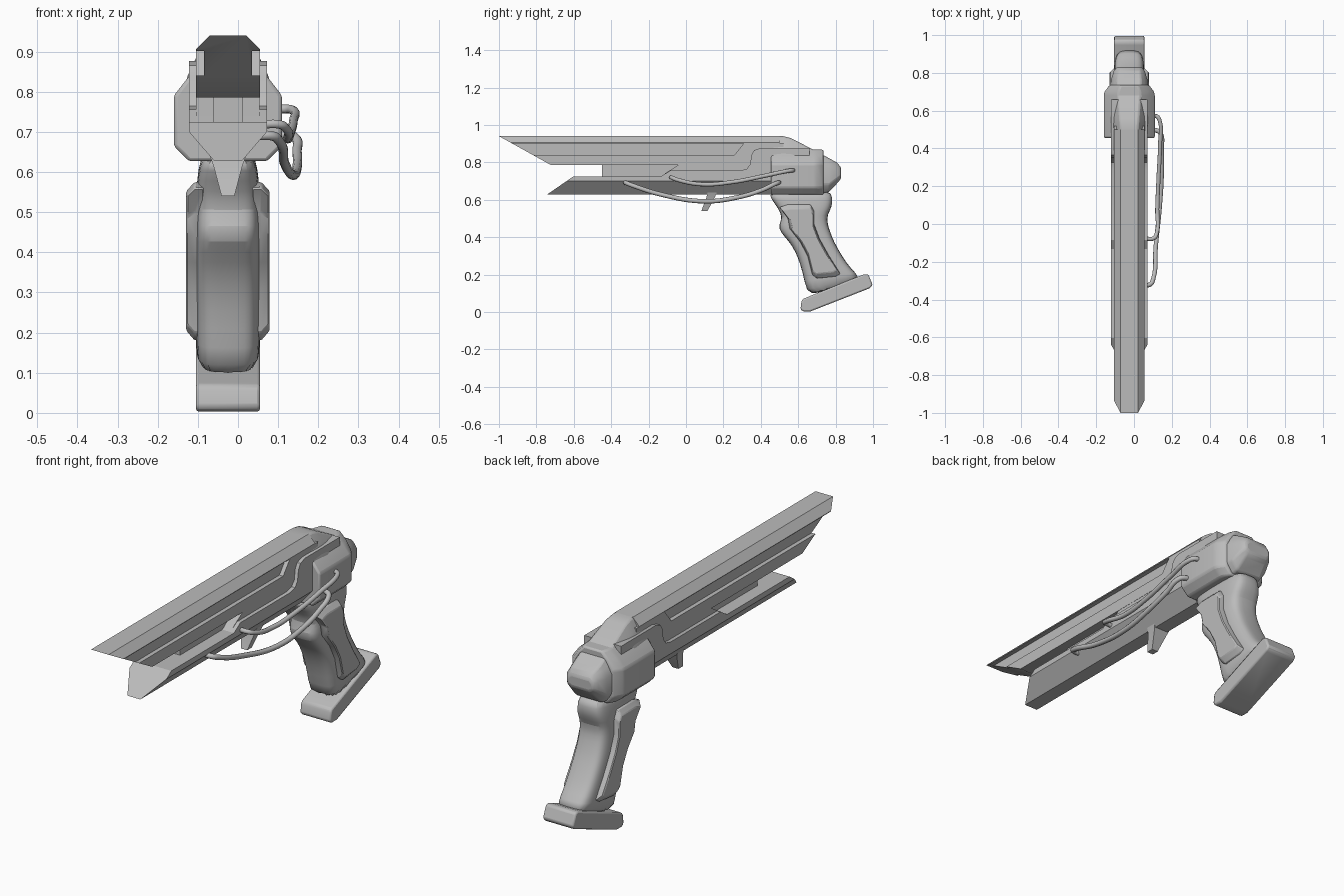
import bpy, bmesh, math
from mathutils import Vector

if "Cube" in bpy.data.objects:
    bpy.data.objects.remove(bpy.data.objects["Cube"])

CX = -0.025  # centre plane of the body (cables stick out to +x)
grey = bpy.data.materials.new("grey metal")
grey.diffuse_color = (0.5, 0.5, 0.5, 1)
grey.use_nodes = True
grey.node_tree.nodes["Principled BSDF"].inputs["Base Color"].default_value = grey.diffuse_color


def finish(name, bm, bevel=0.0, subsurf=0, segments=1):
    bmesh.ops.recalc_face_normals(bm, faces=bm.faces)
    mesh = bpy.data.meshes.new(name)
    bm.to_mesh(mesh)
    bm.free()
    ob = bpy.data.objects.new(name, mesh)
    bpy.context.collection.objects.link(ob)
    mesh.materials.append(grey)
    bpy.ops.object.select_all(action='DESELECT')
    ob.select_set(True)
    bpy.context.view_layer.objects.active = ob
    bpy.ops.object.shade_smooth_by_angle(angle=math.radians(32))
    if bevel:
        m = ob.modifiers.new("bevel", 'BEVEL')
        m.width, m.segments, m.limit_method = bevel, segments, 'ANGLE'
    if subsurf:
        m = ob.modifiers.new("smooth", 'SUBSURF')
        m.levels = m.render_levels = subsurf
    return ob


def loft(name, rings, **kw):
    """Skin closed rings of points and cap both ends."""
    bm = bmesh.new()
    loops = [[bm.verts.new(p) for p in ring] for ring in rings]
    n = len(loops[0])
    for a, b in zip(loops, loops[1:]):
        for i in range(n):
            bm.faces.new((a[i], a[(i + 1) % n], b[(i + 1) % n], b[i]))
    bm.faces.new(loops[0][::-1])
    bm.faces.new(loops[-1])
    return finish(name, bm, **kw)


def mirrored(half):
    """Half section (offset, z), listed top to bottom, to a full closed section."""
    return [(CX + x, z) for x, z in half] + [(CX - x, z) for x, z in reversed(half)]


def prism(name, half, front, back, **kw):
    """Section swept along y with slanted ends given as functions of z."""
    sec = mirrored(half)
    return loft(name, [[(x, f(z), z) for x, z in sec] for f in (front, back)], **kw)


def plate(name, outline, hw, **kw):
    """Side outline (y, z) extruded across the width."""
    return loft(name, [[(CX + s * hw, y, z) for y, z in outline] for s in (-1, 1)], **kw)


# ---- upper slide, with a long groove down each side
slant = lambda z: -1 + (0.94 - z) * 1.8
prism("upper_slide", [(0.046, 0.94), (0.08, 0.905), (0.08, 0.902), (0.06, 0.902),
                      (0.06, 0.84), (0.08, 0.84), (0.08, 0.785)],
      slant, lambda z: 0.5)
prism("groove_end", [(0.08, 0.904), (0.08, 0.838)],
      lambda z: 0.26 + (z - 0.84) * 0.8, lambda z: 0.52)
prism("slide_skirt", [(0.079, 0.80), (0.079, 0.74)],
      lambda z: -0.13 + (z - 0.73) * 1.6, lambda z: 0.45)

# ---- narrow core between slide and barrel
prism("inner_core", [(0.036, 0.80), (0.036, 0.71)], lambda z: -0.45, lambda z: 0.3)

# ---- lower barrel with raked nose
prism("lower_barrel", [(0.097, 0.725), (0.097, 0.70), (0.034, 0.627)],
      lambda z: -0.74 + (z - 0.63) * 1.45, lambda z: 0.60)
plate("barrel_step", [(-0.14, 0.72), (-0.13, 0.727), (-0.085, 0.756), (0.29, 0.756),
                      (0.325, 0.765), (0.343, 0.79), (0.35, 0.84), (0.365, 0.865),
                      (0.40, 0.877), (0.66, 0.877), (0.66, 0.72)], 0.097)

# ---- rear housing
rear = []
for y, hw, top, zt, zb in [(0.46, 0.097, 0.046, 0.94, 0.63), (0.52, 0.10, 0.047, 0.94, 0.63),
                           (0.56, 0.102, 0.05, 0.93, 0.63), (0.70, 0.104, 0.06, 0.858, 0.63),
                           (0.765, 0.096, 0.062, 0.822, 0.642), (0.81, 0.082, 0.056, 0.797, 0.69),
                           (0.83, 0.066, 0.048, 0.77, 0.715)]:
    h = zt - zb
    half = [(top, zt), (0.5 * (top + hw), zt - 0.14 * h), (hw, zt - 0.32 * h),
            (hw, zb + 0.22 * h), (hw * 0.7, zb)]
    rear.append([(x, y, z) for x, z in mirrored(half)])
loft("rear_housing", rear, bevel=0.008, segments=2)

# ---- bulged side panels around the housing
panel = []
for y, s in [(0.455, 0.99), (0.465, 1.0), (0.68, 1.0), (0.70, 0.97), (0.735, 0.78)]:
    half = [(0.06, 0.868), (0.10, 0.835), (0.135, 0.79), (0.135, 0.665), (0.098, 0.627)]
    panel.append([(CX + (x - CX) * s, y, z) for x, z in mirrored(half)])
loft("side_panels", panel, bevel=0.008, segments=2)

# ---- grip: rounded sections between a front and a back contour
contour = [((0.43, 0.645), (0.775, 0.66), 0.066), ((0.455, 0.605), (0.785, 0.61), 0.074),
           ((0.495, 0.55), (0.782, 0.56), 0.08), ((0.515, 0.505), (0.755, 0.52), 0.08),
           ((0.495, 0.465), (0.757, 0.47), 0.08), ((0.50, 0.43), (0.775, 0.42), 0.08),
           ((0.553, 0.375), (0.79, 0.38), 0.08), ((0.585, 0.32), (0.82, 0.325), 0.08),
           ((0.61, 0.26), (0.86, 0.26), 0.08), ((0.635, 0.16), (0.905, 0.21), 0.08),
           ((0.65, 0.07), (0.945, 0.17), 0.08)]
SIDES = 20
grip = []
for f, b, hw in contour:
    f, b, ring = Vector(f), Vector(b), []
    for i in range(SIDES):
        a = 2 * math.pi * (i + 0.5) / SIDES
        c, s = math.cos(a), math.sin(a)
        u = math.copysign(abs(c) ** 0.5, c)
        v = math.copysign(abs(s) ** 0.5, s)
        p = (f + b) / 2 + (b - f) / 2 * u
        ring.append((CX + hw * v, p.x, p.y))
    grip.append(ring)
loft("grip", grip, subsurf=1)

# ---- raised grip panels on both sides
outline = [(0.50, 0.56), (0.545, 0.575), (0.665, 0.575), (0.685, 0.54), (0.685, 0.47),
           (0.715, 0.39), (0.765, 0.30), (0.825, 0.205), (0.80, 0.19), (0.70, 0.18),
           (0.675, 0.20), (0.65, 0.30), (0.61, 0.375), (0.555, 0.445), (0.545, 0.50)]
mid = Vector((sum(p[0] for p in outline), sum(p[1] for p in outline))) / len(outline)
for side, name in ((-1, "left_grip_panel"), (1, "right_grip_panel")):
    rings = []
    for off, k in ((0.06, 1.0), (0.083, 1.0), (0.104, 0.88)):
        pts = [mid + (Vector(p) - mid) * k for p in outline]
        rings.append([(CX + side * off, p.x, p.y) for p in pts])
    loft(name, rings, bevel=0.004)

# ---- grip base
plate("grip_base", [(0.612, 0.015), (0.625, 0.003), (0.665, 0.003), (0.985, 0.128),
                    (0.998, 0.145), (0.975, 0.20), (0.955, 0.203), (0.625, 0.07),
                    (0.617, 0.055)], 0.08, bevel=0.008, segments=2)

# ---- trigger, tapering downwards
loft("trigger", [[(CX + s * hw, y, z) for s, y in ((-1, y0), (1, y0), (1, y1), (-1, y1))]
                 for hw, y0, y1, z in ((0.045, 0.115, 0.165, 0.64), (0.036, 0.11, 0.155, 0.615),
                                       (0.016, 0.082, 0.115, 0.54))])


# ---- cables on the right side
def cable(name, points, radius):
    cu = bpy.data.curves.new(name, 'CURVE')
    cu.dimensions = '3D'
    cu.bevel_depth, cu.bevel_resolution, cu.resolution_u = radius, 3, 6
    cu.use_fill_caps = True
    sp = cu.splines.new('BEZIER')
    sp.bezier_points.add(len(points) - 1)
    for bp, p in zip(sp.bezier_points, points):
        bp.co = p
        bp.handle_left_type = bp.handle_right_type = 'AUTO'
    cu.materials.append(grey)
    ob = bpy.data.objects.new(name, cu)
    bpy.context.collection.objects.link(ob)
    bpy.ops.object.select_all(action='DESELECT')
    ob.select_set(True)
    bpy.context.view_layer.objects.active = ob
    bpy.ops.object.convert(target='MESH')


cable("upper_cable", [(0.05, -0.075, 0.718), (0.105, -0.075, 0.718), (0.12, -0.05, 0.708),
                      (0.123, 0.08, 0.683), (0.13, 0.25, 0.695), (0.138, 0.42, 0.728),
                      (0.135, 0.55, 0.755), (0.12, 0.57, 0.757), (0.08, 0.57, 0.757)], 0.011)
cable("lower_cable", [(0.04, -0.32, 0.69), (0.085, -0.32, 0.69), (0.102, -0.29, 0.678),
                      (0.115, -0.12, 0.625), (0.137, 0.10, 0.592), (0.147, 0.27, 0.612),
                      (0.147, 0.40, 0.65), (0.14, 0.48, 0.687), (0.12, 0.495, 0.692),
                      (0.08, 0.495, 0.692)], 0.012)
